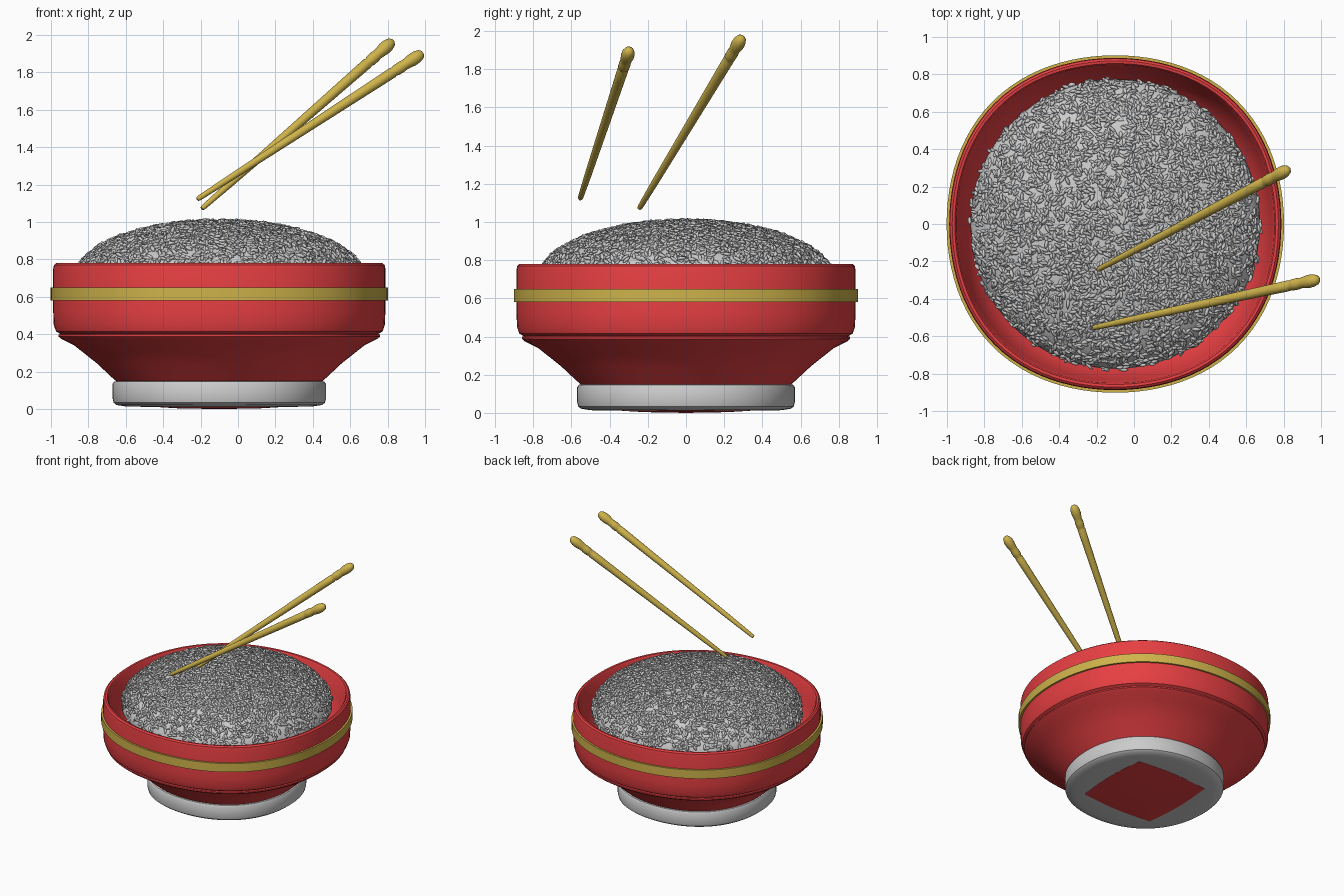
import bpy, math, random
from mathutils import Vector

if "Cube" in bpy.data.objects:
    bpy.data.objects.remove(bpy.data.objects["Cube"])

random.seed(7)
CX = -0.10  # bowl axis


def material(name, rgb):
    m = bpy.data.materials.new(name)
    m.diffuse_color = (*rgb, 1)
    m.use_nodes = True
    m.node_tree.nodes["Principled BSDF"].inputs["Base Color"].default_value = m.diffuse_color
    return m


RED = material("red_lacquer", (0.8, 0.05, 0.055))
GOLD = material("gold", (0.62, 0.45, 0.07))


def soft_square(a):
    return 1 + 0.028 * math.sin(2 * a) ** 2


def pillow_square(a):
    return 1 / max(abs(math.cos(a)), abs(math.sin(a))) ** 0.8


def circle(a):
    return 1


def make_object(name, verts, faces, mat=None, angle=35):
    mesh = bpy.data.meshes.new(name)
    mesh.from_pydata(verts, [], faces)
    mesh.update()
    ob = bpy.data.objects.new(name, mesh)
    bpy.context.collection.objects.link(ob)
    if mat:
        mesh.materials.append(mat)
    bpy.ops.object.select_all(action='DESELECT')
    ob.select_set(True)
    bpy.context.view_layer.objects.active = ob
    bpy.ops.object.shade_smooth_by_angle(angle=math.radians(angle))
    return ob


def lathe(name, profile, mat=None, n=96, shape=soft_square, loop=False, angle=35):
    """Revolve (radius, z) points listed from bottom to top on the outside."""
    verts, faces, rings = [], [], []
    for r, z in profile:
        if r == 0:
            rings.append([len(verts)] * n)
            verts.append((0, 0, z))
        else:
            rings.append(list(range(len(verts), len(verts) + n)))
            for i in range(n):
                a = math.tau * i / n
                k = r * shape(a)
                verts.append((k * math.cos(a), k * math.sin(a), z))
    pairs = list(zip(rings, rings[1:])) + ([(rings[-1], rings[0])] if loop else [])
    for lo, hi in pairs:
        for i in range(n):
            j = (i + 1) % n
            faces.append(list(dict.fromkeys((lo[i], lo[j], hi[j], hi[i]))))
    ob = make_object(name, verts, faces, mat, angle)
    ob.location.x = CX
    return ob


# Bowl shell, outside then rim then inside
lathe("bowl", [(0, 0.14), (0.54, 0.14), (0.575, 0.17), (0.655, 0.245), (0.775, 0.34),
               (0.845, 0.375), (0.86, 0.388), (0.86, 0.398), (0.85, 0.402), (0.873, 0.415),
               (0.885, 0.45), (0.888, 0.52), (0.888, 0.75), (0.884, 0.77), (0.872, 0.78),
               (0.858, 0.778), (0.85, 0.765), (0.835, 0.64), (0.77, 0.45), (0.55, 0.26),
               (0, 0.2)], RED)

# Gold band
lathe("gold_band", [(0.88, 0.58), (0.902, 0.58), (0.902, 0.65), (0.88, 0.65)], GOLD, loop=True)

# Grey foot and the red patch beneath it
lathe("foot", [(0, 0.016), (0.40, 0.012), (0.50, 0.014), (0.55, 0.022), (0.565, 0.034),
               (0.57, 0.055), (0.57, 0.135), (0.562, 0.147), (0.545, 0.15), (0, 0.15)])
lathe("foot_patch", [(0, 0.0), (0.22, 0.004), (0.335, 0.011), (0.335, 0.02), (0, 0.02)],
      RED, shape=pillow_square)

# Rice mound
R, Z0, H = 0.775, 0.69, 0.312
top = [(R * math.cos(t), Z0 + H * math.sin(t))
       for t in (math.pi / 2 * i / 14 for i in range(14))] + [(0, Z0 + H)]
lathe("rice_mound", [(0, 0.5), (0.5, 0.53), (0.7, 0.6)] + top, n=64, shape=circle, angle=60)

# Loose grains scattered over the mound
verts, faces = [], []
SIDES, RINGS = 6, ((-0.55, 0.75), (0, 1.0), (0.55, 0.75))
for _ in range(4300):
    # even spread over the dome, a little denser toward its edge
    rho = random.random() ** 0.47
    phi = random.uniform(0, math.tau)
    h = math.sqrt(max(0, 1 - rho * rho))
    p = Vector((R * rho * math.cos(phi) + CX, R * rho * math.sin(phi), Z0 + H * h))
    nrm = Vector((rho * math.cos(phi) / R, rho * math.sin(phi) / R, h / H)).normalized()
    u = nrm.orthogonal().normalized()
    v = nrm.cross(u)
    s = random.uniform(0, math.tau)
    axis = (u * math.cos(s) + v * math.sin(s) + nrm * random.uniform(-0.5, 0.5)).normalized()
    b = axis.orthogonal().normalized()
    c = axis.cross(b)
    p = p + nrm * random.uniform(-0.004, 0.008)
    half, rad = random.uniform(0.023, 0.031), random.uniform(0.009, 0.0115)
    k = len(verts)
    verts.append(p - axis * half)
    for t, w in RINGS:
        for i in range(SIDES):
            a = math.tau * i / SIDES
            verts.append(p + axis * half * t + (b * math.cos(a) + c * math.sin(a)) * rad * w)
    verts.append(p + axis * half)
    end = k + 1 + SIDES * len(RINGS)
    for i in range(SIDES):
        j = (i + 1) % SIDES
        faces.append((k, k + 1 + j, k + 1 + i))
        for q in range(len(RINGS) - 1):
            o = k + 1 + q * SIDES
            faces.append((o + i, o + j, o + j + SIDES, o + i + SIDES))
        faces.append((end - SIDES + i, end - SIDES + j, end))
make_object("rice_grains", verts, faces, angle=80)

# Chopsticks: tapered shaft, collar and rounded knob
STICK = [(0, 0), (0.010, 0.002), (0.014, 0.010), (0.018, 0.15), (0.028, 0.80), (0.029, 0.865),
         (0.025, 0.872), (0.030, 0.880), (0.031, 0.905), (0.028, 0.918), (0.030, 0.930),
         (0.035, 0.952), (0.034, 0.972), (0.026, 0.990), (0.014, 0.998), (0, 1)]
for name, tip, end in (("chopstick_back", (-0.195, -0.245, 1.07), (0.83, 0.295, 1.97)),
                       ("chopstick_front", (-0.22, -0.555, 1.12), (0.99, -0.295, 1.905))):
    d = Vector(end) - Vector(tip)
    stick = lathe(name, [(r, t * d.length) for r, t in STICK], GOLD, n=20, shape=circle, angle=50)
    stick.location = tip
    stick.rotation_mode = 'QUATERNION'
    stick.rotation_quaternion = d.to_track_quat('Z', 'Y')
